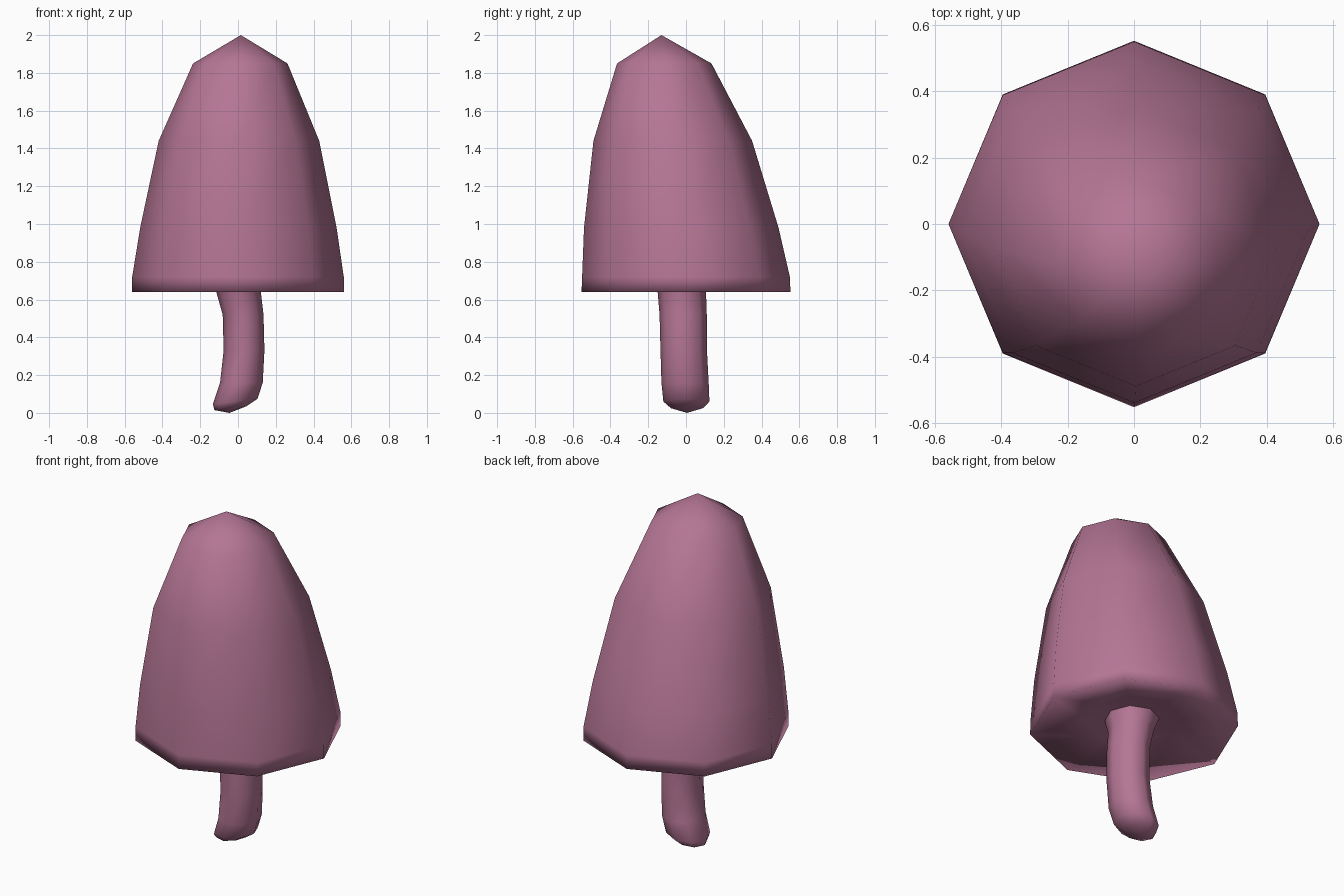
import bpy, bmesh, math

if "Cube" in bpy.data.objects:
    bpy.data.objects.remove(bpy.data.objects["Cube"])

pink = bpy.data.materials.new("mauve pink")
pink.diffuse_color = (0.46, 0.18, 0.30, 1.0)
pink.use_nodes = True
pink.node_tree.nodes["Principled BSDF"].inputs["Base Color"].default_value = pink.diffuse_color


def loft(name, rings, sides, start_tip=None, end_tip=None):
    """Skin rings of (cx, cy, z, rx, ry, x-tilt); tips close the ends to a point."""
    bm = bmesh.new()
    loops = []
    for cx, cy, z, rx, ry, tilt in rings:
        loop = []
        for i in range(sides):
            a = 2 * math.pi * i / sides
            dx = rx * math.cos(a)
            loop.append(bm.verts.new((cx + dx, cy + ry * math.sin(a), z + tilt * dx)))
        loops.append(loop)
    for a, b in zip(loops, loops[1:]):
        for i in range(sides):
            j = (i + 1) % sides
            bm.faces.new((a[i], a[j], b[j], b[i]))
    for tip, loop in ((start_tip, loops[0]), (end_tip, loops[-1])):
        if tip:
            v = bm.verts.new(tip)
            for i in range(sides):
                bm.faces.new((loop[i], loop[(i + 1) % sides], v))
    bmesh.ops.recalc_face_normals(bm, faces=bm.faces)
    for f in bm.faces:
        f.smooth = True
    mesh = bpy.data.meshes.new(name)
    bm.to_mesh(mesh)
    bm.free()
    mesh.materials.append(pink)
    obj = bpy.data.objects.new(name, mesh)
    bpy.context.collection.objects.link(obj)
    return obj


# Cap: eight-sided bell leaning forward, with a shallow hollow underneath
loft("cap", [
    (0.0, 0.0, 0.71, 0.25, 0.25, 0),
    (0.0, 0.0, 0.64, 0.56, 0.553, 0),
    (0.0, 0.0, 0.72, 0.56, 0.55, 0),
    (0.002, -0.025, 0.98, 0.52, 0.515, 0),
    (0.005, -0.07, 1.44, 0.425, 0.42, 0),
    (0.012, -0.115, 1.85, 0.25, 0.25, 0),
], 8, start_tip=(0, 0, 0.73), end_tip=(0.015, -0.13, 2.0))

# Stem: slightly bent, with a tilted rounded foot and a flare under the cap
loft("stem", [
    (-0.04, 0.005, 0.025, 0.085, 0.085, 0.12),
    (-0.015, 0.002, 0.06, 0.118, 0.122, 0.12),
    (0.018, -0.005, 0.16, 0.113, 0.125, 0),
    (0.032, -0.012, 0.33, 0.108, 0.123, 0),
    (0.027, -0.015, 0.52, 0.108, 0.125, 0),
    (0.003, -0.022, 0.64, 0.118, 0.128, 0),
    (-0.005, -0.022, 0.73, 0.15, 0.15, 0),
], 8, start_tip=(-0.045, 0.005, 0.0))
